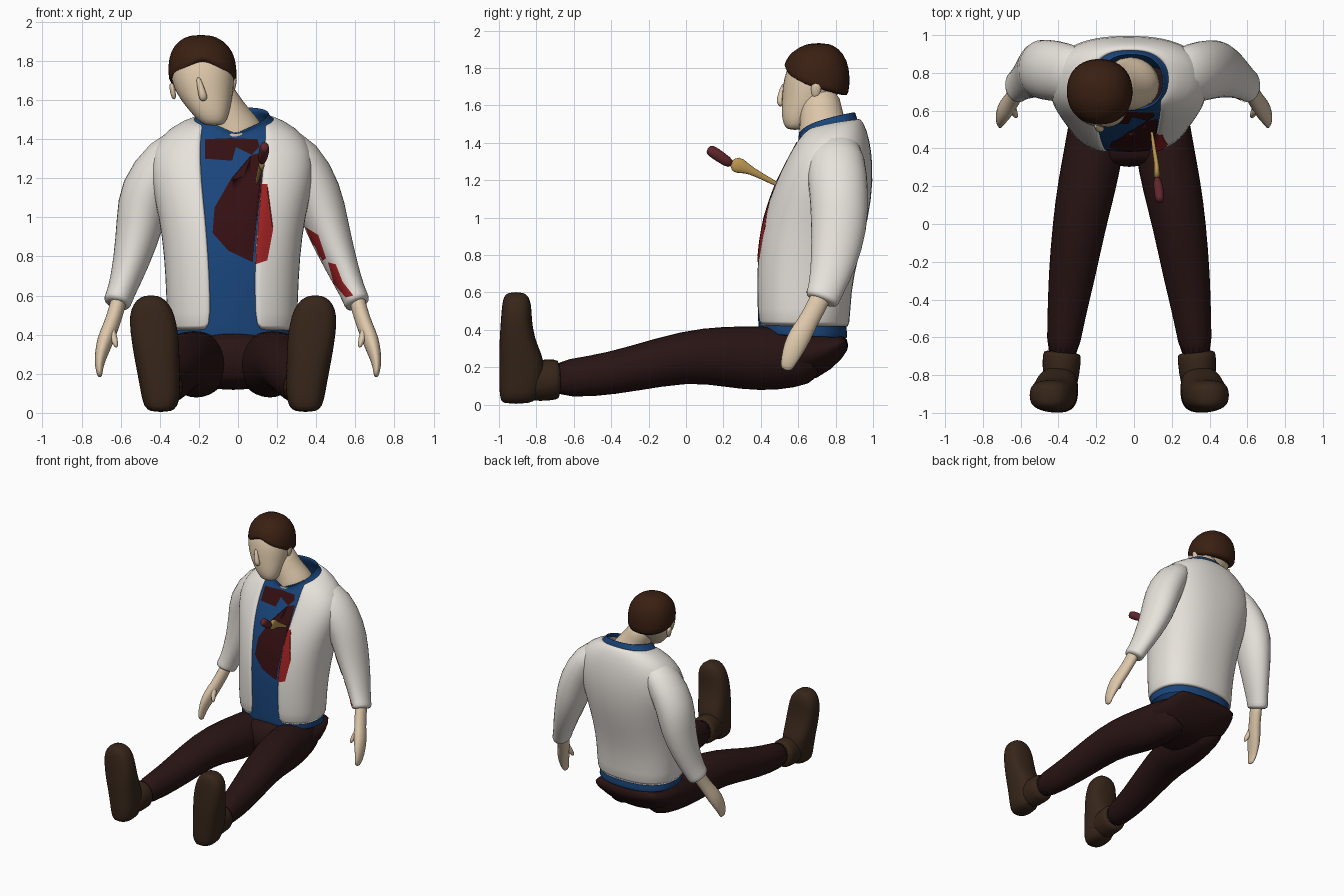
import bpy, bmesh, math
from mathutils import Vector
from mathutils.bvhtree import BVHTree


def material(name, r, g, b):
    m = bpy.data.materials.new(name)
    m.diffuse_color = (r, g, b, 1)
    return m


WHITE = material("white_cloth", .80, .76, .71)
BLUE = material("blue_cloth", .01, .06, .20)
SKIN = material("skin", .72, .57, .40)
DARK = material("dark_trousers", .022, .007, .007)
HAIR = material("hair", .042, .014, .006)
BOOT = material("boot_leather", .038, .019, .010)
RED = material("red_stain", .33, .015, .015)
MAROON = material("dark_stain", .035, .005, .006)
TAN = material("tan_wood", .50, .30, .08)
GRIP = material("grip", .12, .02, .025)


def finish(name, bm, mat, thick=0, subsurf=1):
    bmesh.ops.recalc_face_normals(bm, faces=bm.faces)
    for f in bm.faces:
        f.smooth = True
    me = bpy.data.meshes.new(name)
    bm.to_mesh(me)
    bm.free()
    ob = bpy.data.objects.new(name, me)
    bpy.context.collection.objects.link(ob)
    me.materials.append(mat)
    if thick:
        s = ob.modifiers.new("thickness", 'SOLIDIFY')
        s.thickness, s.offset = thick, 0
    if subsurf:
        ob.modifiers.new("smooth", 'SUBSURF').levels = subsurf
        ob.modifiers["smooth"].render_levels = subsurf
    return ob


def loft(name, rings, mat, closed=True, caps=True, thick=0):
    bm = bmesh.new()
    rows = [[bm.verts.new(p) for p in r] for r in rings]
    n = len(rows[0])
    for a, b in zip(rows, rows[1:]):
        for i in range(n if closed else n - 1):
            j = (i + 1) % n
            bm.faces.new((a[i], a[j], b[j], b[i]))
    if caps:
        bm.faces.new(rows[0])
        bm.faces.new(rows[-1])
    return finish(name, bm, mat, thick)


# ring row: z at front, z at back, centre x, half width, front y, back y
def ring_point(row, t, n):
    zf, zb, cx, hw, yf, yb = row
    u = math.copysign(abs(math.sin(t)) ** (2 / n), math.sin(t))
    v = -math.copysign(abs(math.cos(t)) ** (2 / n), math.cos(t))
    return Vector((cx + hw * u, (yf + yb) / 2 + v * (yb - yf) / 2,
                   zf + (zb - zf) * ((v + 1) / 2) ** .4))


def stack(name, rows, mat, n=2.2, seg=20, **kw):
    return loft(name, [[ring_point(r, 2 * math.pi * i / seg, n) for i in range(seg)]
                       for r in rows], mat, **kw)


# tube through points (x, y, z, half width, half depth)
def tube(name, pts, mat, seg=16, **kw):
    P = [Vector(p[:3]) for p in pts]
    rings = []
    for i, p in enumerate(pts):
        t = (P[min(i + 1, len(P) - 1)] - P[max(i - 1, 0)]).normalized()
        v = t.cross(Vector((1, 0, 0))).normalized()
        u = v.cross(t)
        rings.append([P[i] + u * p[3] * math.cos(k * 2 * math.pi / seg)
                      + v * p[4] * math.sin(k * 2 * math.pi / seg) for k in range(seg)])
    return loft(name, rings, mat, **kw)


# shirt and open coat share one torso shape
TORSO = [(.42, .41, -.03, .32, .385, .865), (.60, .60, -.03, .325, .378, .868),
         (.80, .80, -.03, .335, .38, .91), (1.0, 1.0, -.03, .36, .41, .965),
         (1.18, 1.20, -.03, .41, .475, .99), (1.30, 1.36, -.03, .41, .54, .98),
         (1.38, 1.47, -.025, .32, .585, .955), (1.42, 1.53, -.02, .19, .61, .92)]
OPENING = [(-.14, .09), (-.14, .085), (-.15, .085), (-.165, .10),
           (-.185, .12), (-.19, .13), (-.19, .14), (-.175, .135)]
shirt_rows = [(.39, .355, -.03, .315, .395, .86)]
shirt_rows += [(a, b, c, w - .016, f + .008, k - .016) for a, b, c, w, f, k in TORSO]
shirt_rows.append((1.425, 1.565, -.01, .165, .60, .90))
shirt = stack("shirt", shirt_rows, BLUE, n=2.4, seg=32, caps=False, thick=.014)

coat_rings = []
for row, (xl, xr) in zip(TORSO, OPENING):
    def angle(x):
        q = (x - row[2]) / row[3]
        return math.copysign(math.asin(min(1, abs(q)) ** 1.2), q)
    a, b = angle(xr), 2 * math.pi + angle(xl)
    coat_rings.append([ring_point(row, a + (b - a) * i / 30, 2.4) for i in range(31)])
coat = loft("coat_body", coat_rings, WHITE, closed=False, caps=False, thick=.026)

# sleeves
sleeve_l = tube("left_sleeve", [
    (.18, .79, 1.42, .08, .12), (.31, .80, 1.31, .13, .165), (.41, .82, 1.12, .13, .16),
    (.455, .82, .95, .115, .155), (.53, .79, .75, .085, .125), (.59, .745, .61, .065, .095),
    (.607, .73, .57, .07, .095), (.615, .722, .55, .06, .085)], WHITE)
sleeve_r = tube("right_sleeve", [
    (-.22, .79, 1.42, .08, .12), (-.36, .80, 1.31, .13, .165), (-.48, .82, 1.13, .14, .165),
    (-.50, .82, .97, .125, .155), (-.545, .79, .77, .095, .125), (-.60, .745, .61, .07, .095),
    (-.617, .73, .57, .075, .095), (-.622, .722, .55, .062, .085)], WHITE)

# hands, trouser legs and boots in pairs
MID = -.025
for s, side in ((1, "left"), (-1, "right")):
    tube(side + "_hand", [
        (s * .60, .74, .62, .045, .06), (s * .62, .70, .53, .042, .055),
        (s * .65, .65, .44, .042, .055), (s * .68, .61, .37, .045, .065),
        (s * .70, .575, .30, .034, .06), (s * .712, .55, .235, .022, .045),
        (s * .705, .53, .18, .012, .03)], SKIN, seg=12)
    tube(side + "_thumb", [
        (s * .655, .63, .44, .025, .03), (s * .635, .59, .385, .022, .025),
        (s * .62, .565, .33, .01, .013)], SKIN, seg=8)
    tube(side + "_trouser_leg", [
        (MID + s * x, y, z, a, b) for x, y, z, a, b in (
            (.15, .72, .26, .13, .13), (.165, .58, .25, .15, .165), (.185, .40, .245, .16, .178),
            (.225, .20, .258, .158, .165), (.265, 0, .26, .145, .142),
            (.308, -.3, .188, .125, .122), (.335, -.5, .15, .10, .112),
            (.36, -.74, .135, .085, .098))], DARK)
    tube(side + "_boot_shaft", [
        (MID + s * x, y, z, a, b) for x, y, z, a, b in (
            (.355, -.675, .135, .095, .10), (.357, -.69, .135, .106, .11),
            (.36, -.78, .13, .10, .115), (.37, -.9, .12, .09, .10))], BOOT)
    stack(side + "_boot_foot", [
        (z, z, MID + s * x, hw, yf, yb) for z, x, hw, yf, yb in (
            (.004, .37, .05, -.98, -.84), (.03, .37, .088, -.995, -.79),
            (.10, .37, .102, -1, -.76), (.20, .38, .11, -1, -.75),
            (.28, .39, .116, -1, -.775), (.36, .397, .122, -.997, -.81),
            (.46, .41, .122, -.99, -.825), (.53, .417, .108, -.985, -.825),
            (.58, .42, .075, -.975, -.84), (.602, .42, .03, -.95, -.87))], BOOT, n=2.6)

# seat of the trousers
tube("trouser_seat", [
    (MID, .86, .35, .25, .03), (MID, .82, .325, .28, .075), (MID, .68, .265, .315, .145),
    (MID, .52, .265, .325, .155), (MID, .40, .275, .29, .14), (MID, .30, .28, .20, .11)],
    DARK, seg=24)

# tilted head, neck, nose, ears and hair
stack("head", [(z, z, x, w, f, b) for z, x, w, f, b in (
    (1.468, -.125, .045, .545, .62), (1.495, -.13, .075, .52, .66),
    (1.56, -.15, .113, .508, .73), (1.63, -.17, .145, .512, .80),
    (1.70, -.18, .163, .515, .835), (1.78, -.185, .165, .53, .85),
    (1.85, -.185, .145, .57, .83), (1.90, -.185, .08, .63, .78))], SKIN)
tube("neck", [(-.13, .72, 1.68, .09, .10), (-.085, .72, 1.58, .10, .115),
              (-.045, .73, 1.50, .12, .125), (-.015, .74, 1.44, .15, .145),
              (-.01, .75, 1.38, .17, .155)], SKIN)
tube("nose", [(-.205, .525, 1.72, .012, .012), (-.19, .508, 1.66, .018, .018),
              (-.178, .50, 1.615, .025, .022), (-.175, .515, 1.595, .015, .012)], SKIN, seg=10)
for x, z, side in ((-.022, 1.685, "left"), (-.335, 1.65, "right")):
    k = 1 if side == "left" else -1
    tube(side + "_ear", [(x - k * .01, .69, z - .05, .012, .015), (x, .695, z, .016, .032),
                         (x + k * .005, .70, z + .04, .014, .028)], SKIN, seg=10)
stack("hair", [(1.815, 1.64, -.18, .166, .53, .86), (1.825, 1.665, -.18, .176, .522, .872),
               (1.84, 1.75, -.183, .178, .53, .88), (1.875, 1.84, -.185, .163, .55, .866),
               (1.91, 1.905, -.19, .115, .60, .82), (1.934, 1.934, -.19, .05, .66, .76)], HAIR)

# stake with grip standing out of the chest
tube("stake", [(.09, .52, 1.16, .008, .014), (.108, .38, 1.235, .012, .018),
               (.12, .32, 1.265, .014, .03), (.122, .28, 1.285, .018, .055),
               (.12, .235, 1.275, .018, .025)], TAN, seg=8)
tube("stake_grip", [(.12, .25, 1.28, .02, .028), (.13, .19, 1.32, .028, .032),
                    (.136, .14, 1.355, .027, .034), (.136, .115, 1.37, .02, .025)], GRIP, seg=10)

# stains projected from the front onto the clothes
bpy.context.view_layer.update()
deps = bpy.context.evaluated_depsgraph_get()


def stain(name, outline, target, mat):
    tree = BVHTree.FromObject(target, deps)
    bm = bmesh.new()
    bm.faces.new([bm.verts.new((x, -1, z)) for x, z in outline])
    bmesh.ops.triangulate(bm, faces=bm.faces)
    bmesh.ops.subdivide_edges(bm, edges=bm.edges[:], cuts=5, use_grid_fill=True)
    missed = []
    for v in bm.verts:
        hit = tree.ray_cast(v.co, Vector((0, 1, 0)))[0]
        if hit:
            v.co.y = hit.y - .005
        else:
            missed.append(v)
    bmesh.ops.delete(bm, geom=missed, context='VERTS')
    finish(name, bm, mat, subsurf=0)


stain("shirt_stain_upper", [(-.17, 1.40), (-.04, 1.405), (.10, 1.40), (.11, 1.36), (.07, 1.32),
                            (-.01, 1.36), (-.03, 1.29), (-.17, 1.30)], shirt, MAROON)
stain("shirt_stain_lower", [(-.04, 1.19), (.03, 1.21), (.07, 1.32), (.125, 1.33), (.12, 1.15),
                            (.095, .98), (.075, .77), (-.05, .83), (-.13, .92), (-.12, 1.05)],
      shirt, MAROON)
stain("coat_stain", [(.122, 1.17), (.15, 1.17), (.145, .98), (.18, .94), (.15, .78),
                     (.09, .76), (.105, 1.0)], coat, RED)
stain("sleeve_stain_upper", [(.345, .95), (.41, .91), (.45, .79), (.42, .77)], sleeve_l, RED)
stain("sleeve_stain_lower", [(.46, .77), (.50, .76), (.535, .67), (.59, .60), (.55, .59),
                             (.49, .66)], sleeve_l, RED)
